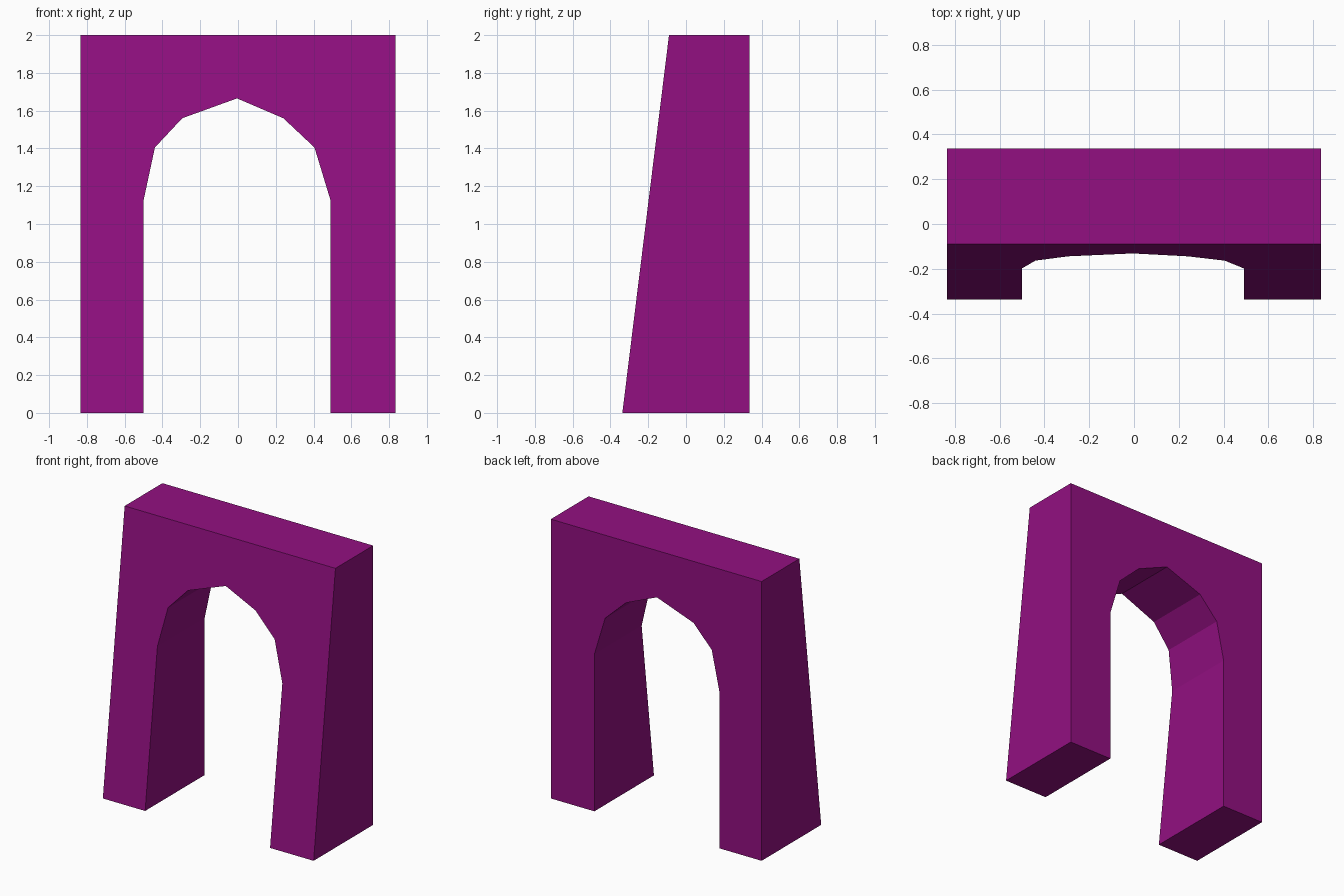
import bpy
import bmesh

cube = bpy.data.objects.get("Cube")
if cube:
    bpy.data.objects.remove(cube, do_unlink=True)

# Single flat colour
purple = bpy.data.materials.new("purple")
purple.use_nodes = True
colour = (0.29, 0.005, 0.22, 1)
purple.diffuse_color = colour
purple.node_tree.nodes["Principled BSDF"].inputs["Base Color"].default_value = colour

# Front outline: outer block, then the faceted arch opening
HALF_W, HEIGHT = 0.835, 2.0
BACK, FRONT_FOOT, FRONT_TOP = 0.337, -0.337, -0.09
arch = [(0.49, 0), (0.49, 1.125), (0.405, 1.405), (0.24, 1.56), (-0.005, 1.665),
        (-0.295, 1.56), (-0.44, 1.405), (-0.5, 1.125), (-0.5, 0)]
outline = [(-HALF_W, 0), (-HALF_W, HEIGHT), (HALF_W, HEIGHT), (HALF_W, 0)] + arch


def front_y(z):
    """The front leans back towards the top."""
    return FRONT_FOOT + (FRONT_TOP - FRONT_FOOT) * z / HEIGHT


# Upright back face, sloping front face, and walls joining them
bm = bmesh.new()
back = [bm.verts.new((x, BACK, z)) for x, z in outline]
front = [bm.verts.new((x, front_y(z), z)) for x, z in outline]
bm.faces.new(back)
bm.faces.new(front[::-1])
for i in range(len(outline)):
    j = (i + 1) % len(outline)
    bm.faces.new((back[i], front[i], front[j], back[j]))
bmesh.ops.recalc_face_normals(bm, faces=bm.faces)

mesh = bpy.data.meshes.new("archway")
bm.to_mesh(mesh)
bm.free()
mesh.materials.append(purple)
archway = bpy.data.objects.new("archway", mesh)
bpy.context.collection.objects.link(archway)
